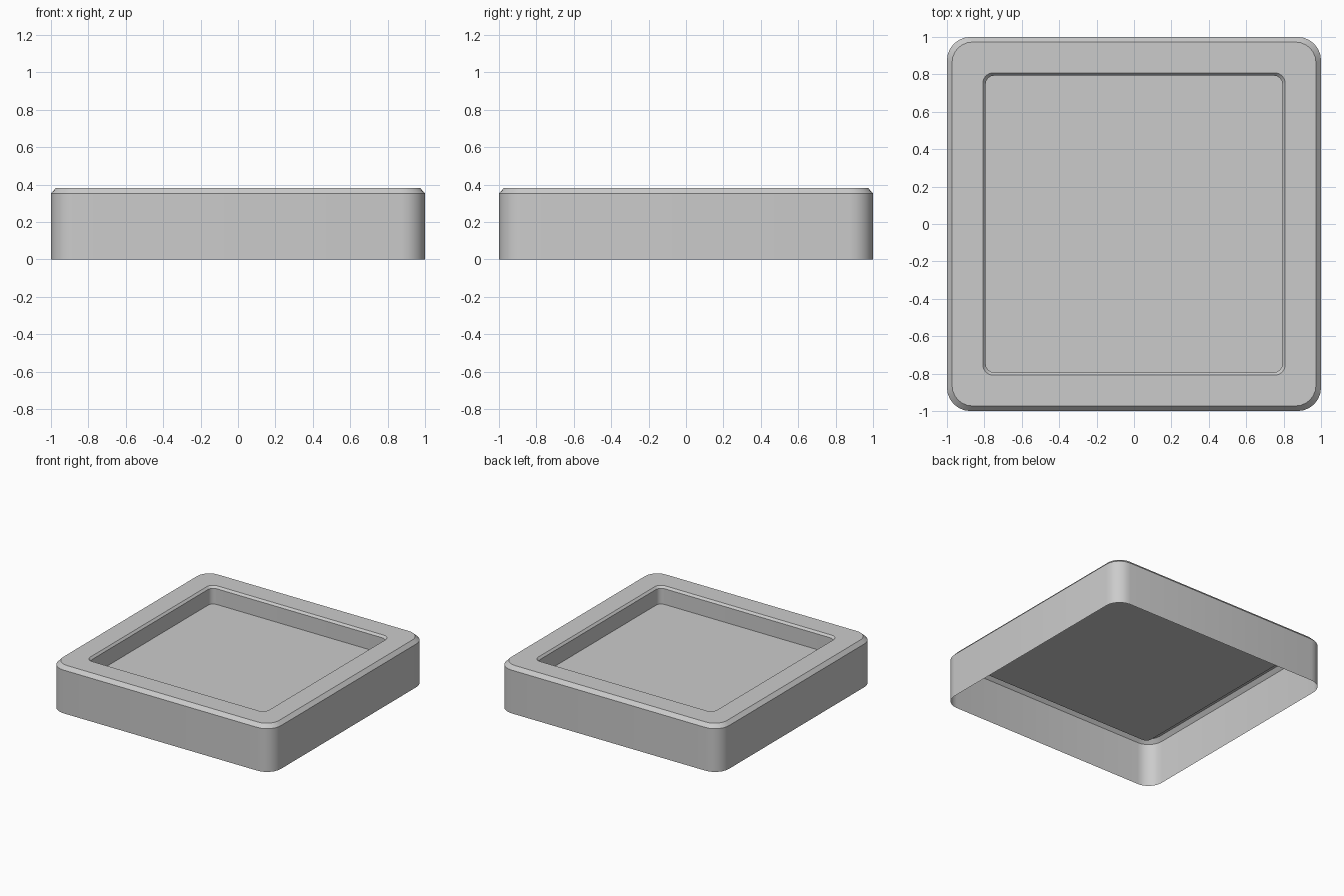
import bpy, bmesh, math

if "Cube" in bpy.data.objects:
    bpy.data.objects.remove(bpy.data.objects["Cube"])


def rounded_square(bm, half, radius, z, segments=6):
    """Ring of vertices around a square with rounded corners."""
    ring = []
    for corner in range(4):
        mid = math.radians(45 + 90 * corner)
        cx = math.copysign(half - radius, math.cos(mid))
        cy = math.copysign(half - radius, math.sin(mid))
        for i in range(segments + 1):
            a = math.radians(90 * corner + 90 * i / segments)
            ring.append(bm.verts.new((cx + radius * math.cos(a), cy + radius * math.sin(a), z)))
    return ring


# Section from outer foot, over the rim, down to the recess: half width, corner radius, height
section = [
    (1.0, 0.125, 0.0),
    (1.0, 0.125, 0.353),
    (0.973, 0.11, 0.383),
    (0.808, 0.055, 0.383),
    (0.793, 0.045, 0.366),
    (0.793, 0.045, 0.238),
]

bm = bmesh.new()
rings = [rounded_square(bm, *s) for s in section]
for lower, upper in zip(rings, rings[1:]):
    n = len(lower)
    for i in range(n):
        j = (i + 1) % n
        bm.faces.new((lower[i], lower[j], upper[j], upper[i]))

# Recess floor; the underside stays open
bm.faces.new(rings[-1])

mesh = bpy.data.meshes.new("square_tray")
bm.to_mesh(mesh)
bm.free()
tray = bpy.data.objects.new("square_tray", mesh)
bpy.context.collection.objects.link(tray)

# Smooth corners, crisp bevel edges
bpy.context.view_layer.objects.active = tray
tray.select_set(True)
bpy.ops.object.shade_smooth_by_angle(angle=math.radians(30))
